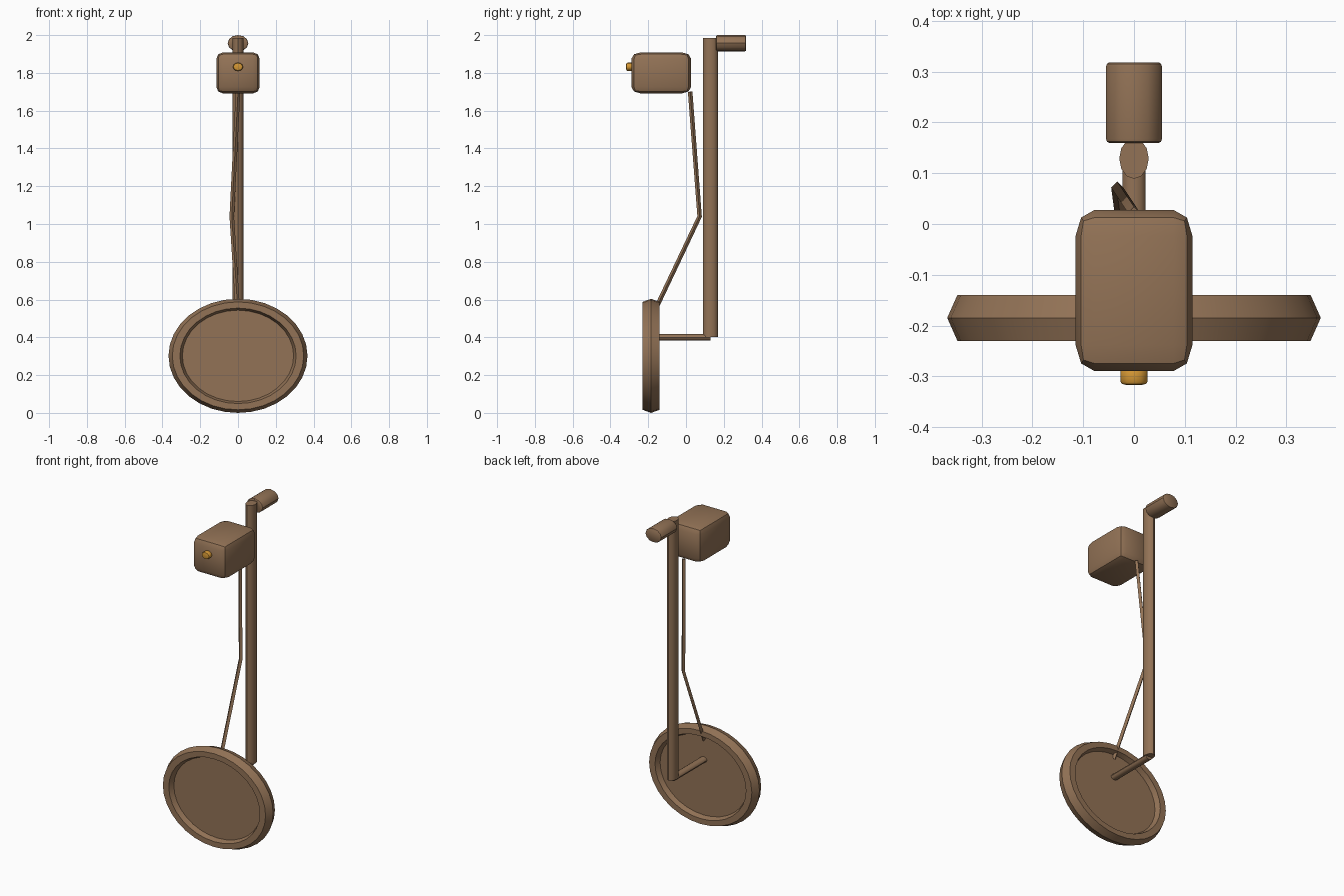
import bpy, bmesh, math
from mathutils import Matrix, Vector

if "Cube" in bpy.data.objects:
    bpy.data.objects.remove(bpy.data.objects["Cube"])


def material(name, rgb):
    m = bpy.data.materials.new(name)
    m.diffuse_color = (*rgb, 1)
    m.use_nodes = True
    m.node_tree.nodes["Principled BSDF"].inputs["Base Color"].default_value = m.diffuse_color
    return m


BROWN = material("brown", (0.29, 0.17, 0.093))
GOLD = material("amber", (0.66, 0.31, 0.035))


def finish(name, bm, mat):
    bmesh.ops.recalc_face_normals(bm, faces=bm.faces[:])
    mesh = bpy.data.meshes.new(name)
    bm.to_mesh(mesh)
    bm.free()
    mesh.materials.append(mat)
    ob = bpy.data.objects.new(name, mesh)
    bpy.context.collection.objects.link(ob)
    bpy.ops.object.select_all(action='DESELECT')
    ob.select_set(True)
    bpy.context.view_layer.objects.active = ob
    bpy.ops.object.shade_smooth_by_angle(angle=math.radians(35))
    return ob


def cylinder(name, axis, sides, center, size, mat, bevel=0, segments=2):
    """Elliptical cylinder along y or z, size is the full extent on x, y, z."""
    bm = bmesh.new()
    bmesh.ops.create_cone(bm, cap_ends=True, segments=sides,
                          radius1=0.5, radius2=0.5, depth=1)
    if bevel:
        rims = [e for e in bm.edges
                if abs(e.verts[0].co.z - e.verts[1].co.z) < 1e-4]
        bmesh.ops.bevel(bm, geom=rims, offset=bevel, segments=segments,
                        profile=0.5, affect='EDGES')
    if axis == 'y':
        bm.transform(Matrix.Rotation(math.pi / 2, 4, 'X'))
    bm.transform(Matrix.Translation(center) @ Matrix.Diagonal((*size, 1)))
    return finish(name, bm, mat)


# Search coil: hexagonal-section oval ring around a thin disc
COIL = Vector((0, -0.185, 0.302))
SQUASH = 0.302 / 0.368
bm = bmesh.new()
N = 32
rings = []
for i in range(N):
    a = 2 * math.pi * i / N
    ring = []
    for k in range(6):
        b = math.pi * k / 3
        r = 0.328 + 0.04 * math.cos(b)
        ring.append(bm.verts.new(COIL + Vector((
            r * math.cos(a), 0.052 * math.sin(b), SQUASH * r * math.sin(a)))))
    rings.append(ring)
for i in range(N):
    p, q = rings[i], rings[(i + 1) % N]
    for k in range(6):
        bm.faces.new((p[k], q[k], q[(k + 1) % 6], p[(k + 1) % 6]))
finish("coil_rim", bm, BROWN)
cylinder("coil_disc", 'y', 32, COIL, (0.60, 0.03, 0.60 * SQUASH), BROWN)

# Shaft, lower arm and hand grip
cylinder("shaft", 'z', 12, (0, 0.129, 1.193), (0.058, 0.08, 1.585), BROWN)
cylinder("lower_arm", 'y', 12, (0, -0.023, 0.40), (0.046, 0.306, 0.034), BROWN)
cylinder("hand_grip", 'y', 12, (0, 0.239, 1.957), (0.11, 0.158, 0.086),
         BROWN, 0.05)

# Rounded control box
bm = bmesh.new()
bmesh.ops.create_cube(bm, size=1)
bmesh.ops.bevel(bm, geom=bm.edges[:], offset=0.16, segments=2, profile=0.5,
                affect='EDGES')
bm.transform(Matrix.Translation((0, -0.131, 1.80))
             @ Matrix.Diagonal((0.23, 0.317, 0.218, 1)))
finish("control_box", bm, BROWN)

# Knob on the front of the box
cylinder("knob", 'y', 12, (0, -0.3, 1.832), (0.054, 0.034, 0.044), GOLD, 0.2)

# Bent square cable from box to coil
points = [Vector(p) for p in
          ((0, 0.022, 1.70), (-0.033, 0.072, 1.04), (0, -0.175, 0.52))]
bm = bmesh.new()
sections = []
for p in points:
    tangent = (points[2] - points[0]).normalized()
    if p == points[0]:
        tangent = (points[1] - p).normalized()
    elif p == points[2]:
        tangent = (p - points[1]).normalized()
    u = Vector((1, 0, 0))
    u = (u - tangent * u.dot(tangent)).normalized()
    v = tangent.cross(u)
    sections.append([bm.verts.new(p + 0.012 * (u * math.cos(k * math.pi / 2)
                     + v * math.sin(k * math.pi / 2))) for k in range(4)])
for s, t in zip(sections, sections[1:]):
    for k in range(4):
        bm.faces.new((s[k], s[(k + 1) % 4], t[(k + 1) % 4], t[k]))
bm.faces.new(sections[0])
bm.faces.new(sections[-1])
finish("cable", bm, BROWN)
